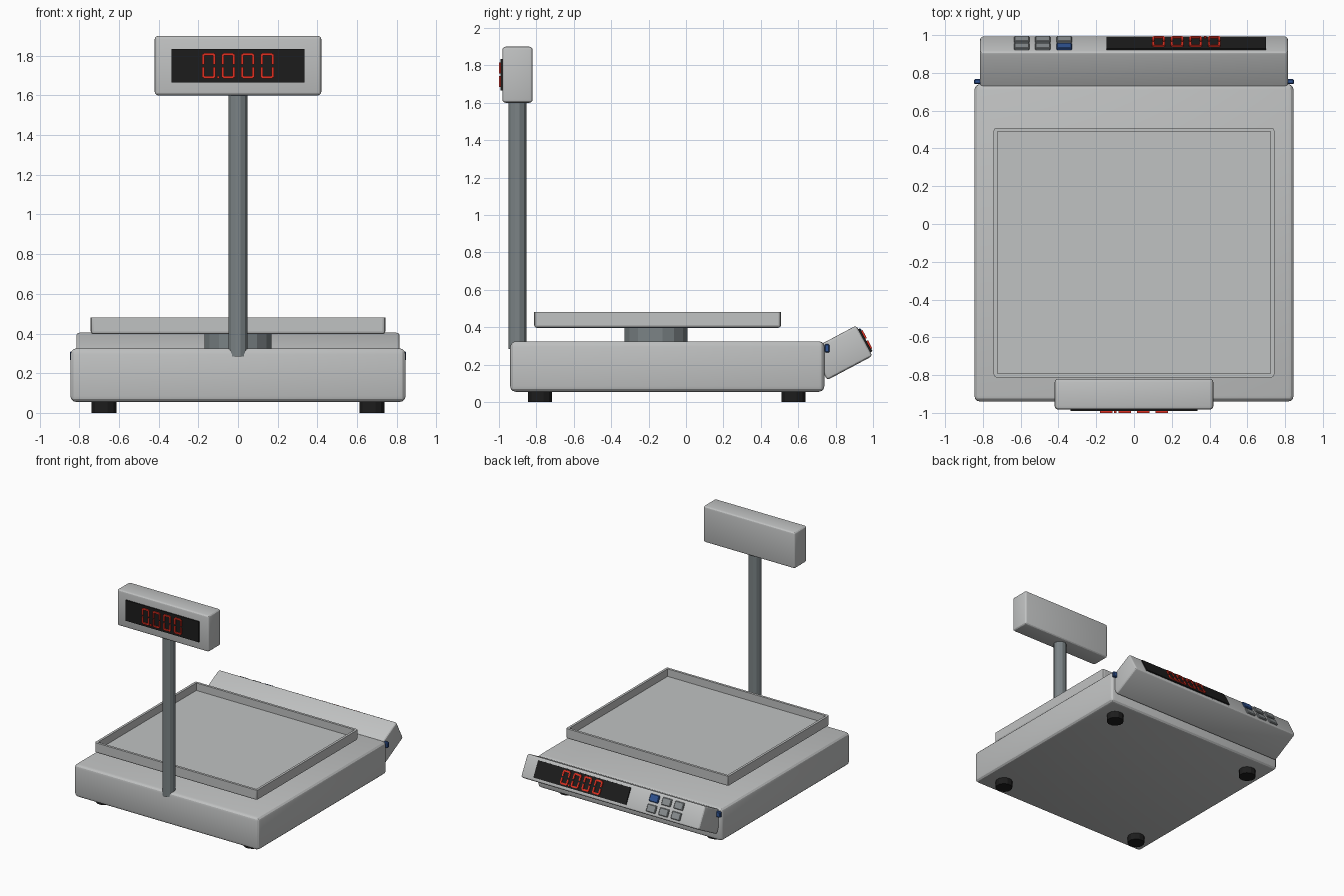
import bpy, bmesh
from math import radians
from mathutils import Matrix, Vector

cube = bpy.data.objects.get("Cube")
if cube:
    bpy.data.objects.remove(cube, do_unlink=True)


def material(name, rgb):
    m = bpy.data.materials.new(name)
    m.use_nodes = True
    m.diffuse_color = (*rgb, 1)
    m.node_tree.nodes["Principled BSDF"].inputs["Base Color"].default_value = (*rgb, 1)
    return m


BODY = material("light grey", (0.53, 0.54, 0.54))
STEEL = material("dark steel", (0.2, 0.23, 0.24))
KEY = material("key grey", (0.26, 0.28, 0.29))
BLACK = material("black", (0.012, 0.012, 0.012))
RED = material("red", (0.75, 0.03, 0.015))
BLUE = material("blue", (0.03, 0.09, 0.3))

made = []


def finish(name, bm, mat, frame):
    me = bpy.data.meshes.new(name)
    bm.transform(frame)
    bmesh.ops.recalc_face_normals(bm, faces=bm.faces)
    bm.to_mesh(me)
    bm.free()
    me.materials.append(mat)
    ob = bpy.data.objects.new(name, me)
    bpy.context.collection.objects.link(ob)
    made.append(ob)
    return ob


def add_box(bm, size, loc):
    m = Matrix.Translation(loc) @ Matrix.Diagonal((*size, 1))
    bmesh.ops.create_cube(bm, size=1, matrix=m)


def bevel_all(bm, width, segments=3):
    bmesh.ops.bevel(bm, geom=bm.edges[:], offset=width, segments=segments,
                    profile=0.5, affect='EDGES')


def box(name, size, loc, mat, bevel=0, segments=3, frame=Matrix()):
    bm = bmesh.new()
    add_box(bm, size, loc)
    if bevel:
        bevel_all(bm, bevel, segments)
    return finish(name, bm, mat, frame)


def cylinder(name, radius, bottom, top, x, y, mat, sides, bevel=0):
    bm = bmesh.new()
    m = Matrix.Translation((x, y, (bottom + top) / 2)) @ Matrix.Rotation(radians(180 / sides), 4, 'Z')
    bmesh.ops.create_cone(bm, cap_ends=True, segments=sides, radius1=radius,
                          radius2=radius, depth=top - bottom, matrix=m)
    return finish(name, bm, mat, Matrix())


def display(prefix, frame, x, width, height, digit_height):
    """Dark plate with a lit 0.000 reading; local x right, y up, z outward."""
    t = 0.009
    box(prefix + "_screen", (width, height, t), (x, 0, t / 2), BLACK, frame=frame)
    bm = bmesh.new()
    w, h, s, z = 0.068, digit_height, 0.013, t * 1.5
    for i in range(4):
        cx = x + (i - 1.5) * 0.098
        for side in (-1, 1):
            add_box(bm, (w - s, s, t), (cx, side * (h - s) / 2, z))
            for half in (-1, 1):
                add_box(bm, (s, h / 2 - s, t), (cx + side * (w - s) / 2, half * h / 4, z))
    add_box(bm, (s, s, t), (x - 0.1, (s - h) / 2, z))
    finish(prefix + "_digits", bm, RED, frame)


# Base housing and feet
box("base", (1.69, 1.68, 0.27), (0, -0.1, 0.19), BODY, 0.03)
for sx, side in ((-1, "right"), (1, "left")):
    for y, end in ((-0.78, "front"), (0.575, "back")):
        cylinder(f"{end}_{side}_foot", 0.066, 0, 0.06, sx * 0.675, y, BLACK, 12)

# Weighing pan on its hub: a shallow tray with a thin rim
cylinder("pan_hub", 0.172, 0.31, 0.41, 0, -0.16, STEEL, 16)
bm = bmesh.new()
add_box(bm, (1.485, 1.32, 0.085), (0, -0.152, 0.4395))
outer = [e for e in bm.edges if min(v.co.z for v in e.verts) < 0.45]
bmesh.ops.bevel(bm, geom=outer, offset=0.014, segments=2, profile=0.5, affect='EDGES')
top = max(bm.faces, key=lambda f: f.calc_center_median().z)
bmesh.ops.inset_region(bm, faces=[top], thickness=0.02)
floor = bmesh.ops.extrude_face_region(bm, geom=[top])["geom"]
bmesh.ops.delete(bm, geom=[top], context='FACES_ONLY')
bmesh.ops.translate(bm, vec=(0, 0, -0.062),
                    verts=[g for g in floor if isinstance(g, bmesh.types.BMVert)])
finish("weighing_pan", bm, BODY, Matrix())

# Pole and customer display head
cylinder("display_pole", 0.05, 0.285, 1.62, 0, -0.902, STEEL, 12)
box("display_head", (0.84, 0.162, 0.3), (0, -0.901, 1.75), BODY, 0.018)
front = Matrix.Translation((0, -0.982, 1.75)) @ Matrix.Rotation(radians(90), 4, 'X')
display("head", front, 0, 0.67, 0.17, 0.13)

# Tilted operator console at the back
tilt = 28
back = (Matrix.Translation((0, 0.954, 0.328)) @ Matrix.Rotation(radians(180), 4, 'Z')
        @ Matrix.Rotation(radians(90 - tilt), 4, 'X'))
box("console", (1.63, 0.185, 0.275), (0, 0, -0.1375), BODY, 0.016, frame=back)
display("console", back, -0.2775, 0.845, 0.135, 0.11)

# Keypad, two rows of three with one blue key
for row, y in enumerate((0.04, -0.04)):
    for col in range(3):
        box(f"key_{row + 1}_{col + 1}", (0.082, 0.06, 0.02), (0.37 + col * 0.1125, y, 0.003),
            BLUE if row == col == 0 else KEY, 0.005, 1, back)

# Hinge knobs beside the console
for sx, side in ((-1, "right"), (1, "left")):
    box(f"{side}_hinge_knob", (0.045, 0.025, 0.045), (sx * 0.825, 0.754, 0.287), BLUE, 0.005, 1)

# Smooth the rounded edges, keep the facets crisp
bpy.ops.object.select_all(action='DESELECT')
for ob in made:
    ob.select_set(True)
bpy.context.view_layer.objects.active = made[0]
bpy.ops.object.shade_smooth_by_angle(angle=radians(20))
